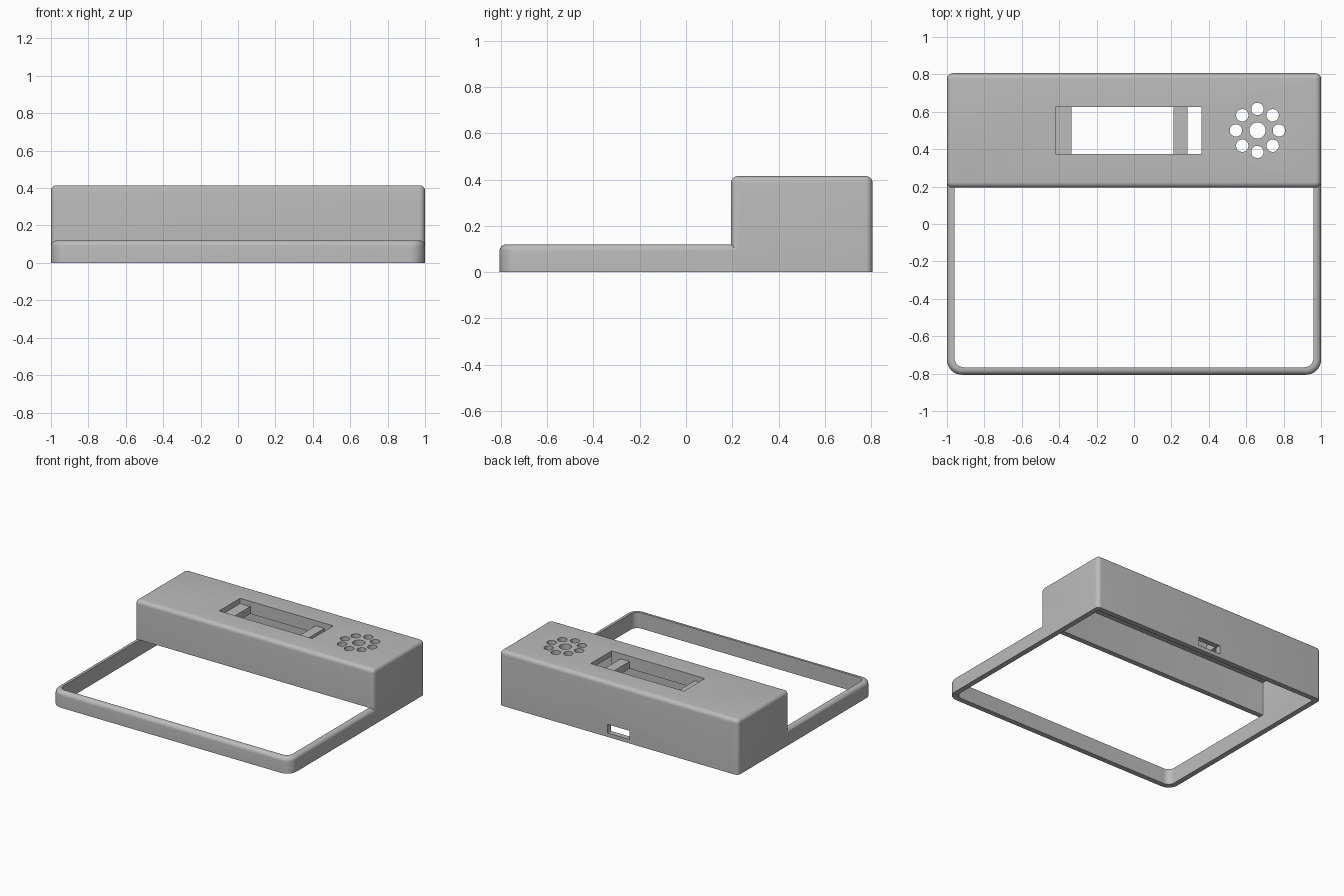
import bpy, bmesh, math

if "Cube" in bpy.data.objects:
    bpy.data.objects.remove(bpy.data.objects["Cube"])

grey = bpy.data.materials.new("plain grey")
grey.diffuse_color = (0.5, 0.5, 0.5, 1)
grey.use_nodes = True
grey.node_tree.nodes["Principled BSDF"].inputs["Base Color"].default_value = grey.diffuse_color


def finish(bm, name):
    bmesh.ops.recalc_face_normals(bm, faces=bm.faces)
    me = bpy.data.meshes.new(name)
    bm.to_mesh(me)
    bm.free()
    ob = bpy.data.objects.new(name, me)
    bpy.context.collection.objects.link(ob)
    me.materials.append(grey)
    return ob


def outline(x, y0, y1, rf, rb, inset, n=8):
    """Rounded rectangle, with front and back corner radii, shrunk by inset."""
    pts = []
    x, y0, y1 = x - inset, y0 + inset, y1 - inset
    rf, rb = max(rf - inset, 0.001), max(rb - inset, 0.001)
    corners = [(x, y1, -1, -1, rb, 0), (-x, y1, 1, -1, rb, 90),
               (-x, y0, 1, 1, rf, 180), (x, y0, -1, 1, rf, 270)]
    for cx, cy, sx, sy, r, a in corners:
        for i in range(n + 1):
            t = math.radians(a + 90 * i / n)
            pts.append((cx + sx * r + r * math.cos(t), cy + sy * r + r * math.sin(t)))
    return pts


def block(name, x, y0, y1, z0, z1, rf, rb, fillet=0.0, steps=6):
    """Upright rounded block, optionally with a filleted top edge."""
    levels = [(0, z0)]
    if fillet:
        for i in range(steps + 1):
            t = math.pi / 2 * i / steps
            levels.append((fillet * (1 - math.cos(t)), z1 - fillet + fillet * math.sin(t)))
    else:
        levels.append((0, z1))
    bm = bmesh.new()
    rings = [[bm.verts.new((px, py, z)) for px, py in outline(x, y0, y1, rf, rb, ins)]
             for ins, z in levels]
    for a, b in zip(rings, rings[1:]):
        for i in range(len(a)):
            j = (i + 1) % len(a)
            bm.faces.new((a[i], a[j], b[j], b[i]))
    bm.faces.new(rings[0][::-1])
    bm.faces.new(rings[-1])
    return finish(bm, name)


def box(name, x0, x1, y0, y1, z0, z1):
    bm = bmesh.new()
    bmesh.ops.create_cube(bm, size=1)
    for v in bm.verts:
        v.co = ((x0 + x1) / 2 + v.co.x * (x1 - x0),
                (y0 + y1) / 2 + v.co.y * (y1 - y0),
                (z0 + z1) / 2 + v.co.z * (z1 - z0))
    return finish(bm, name)


def boolean(target, tool, op):
    mod = target.modifiers.new(op, 'BOOLEAN')
    mod.operation, mod.solver, mod.object = op, 'EXACT', tool
    bpy.context.view_layer.objects.active = target
    bpy.ops.object.modifier_apply(modifier=mod.name)
    bpy.data.objects.remove(tool)


# Case: tall rounded housing joined with the low open frame
case = block("case", 1, 0.194, 0.806, 0, 0.415, 0.03, 0.03, 0.03)
boolean(case, block("low_frame", 1, -0.806, 0.6, 0, 0.12, 0.08, 0.01, 0.03), 'UNION')

# Hollow inside: housing cavity, then the frame opening running under the front wall
boolean(case, block("cavity", 0.96, 0.234, 0.766, -0.1, 0.375, 0.003, 0.003), 'DIFFERENCE')
boolean(case, block("opening", 0.96, -0.766, 0.766, -0.1, 0.12, 0.05, 0.003), 'DIFFERENCE')

# Top slot and rear port
boolean(case, box("slot", -0.42, 0.36, 0.375, 0.625, 0.3, 0.5), 'DIFFERENCE')
boolean(case, box("port", -0.093, 0.093, 0.7, 0.9, 0.03, 0.095), 'DIFFERENCE')

# Speaker holes: one in the middle and eight around it
holes = [(0.66, 0.5, 0.043)]
for k in range(8):
    a = k * math.pi / 4
    holes.append((0.66 + 0.115 * math.cos(a), 0.5 + 0.115 * math.sin(a), 0.033))
bm = bmesh.new()
for hx, hy, r in holes:
    made = bmesh.ops.create_cone(bm, cap_ends=True, segments=32, radius1=r, radius2=r, depth=0.2)
    bmesh.ops.translate(bm, verts=made["verts"], vec=(hx, hy, 0.4))
boolean(case, finish(bm, "speaker_holes"), 'DIFFERENCE')

bpy.ops.object.select_all(action='DESELECT')
case.select_set(True)
bpy.context.view_layer.objects.active = case
bpy.ops.object.shade_smooth_by_angle(angle=math.radians(35))

# Holder under the slot: two cross bars and two side rails
box("holder_bar_left", -0.42, -0.335, 0.375, 0.625, 0.32, 0.375)
box("holder_bar_right", 0.21, 0.285, 0.375, 0.625, 0.32, 0.375)
box("holder_rail_front", -0.42, 0.36, 0.345, 0.375, 0.32, 0.375)
box("holder_rail_back", -0.42, 0.36, 0.625, 0.655, 0.32, 0.375)
